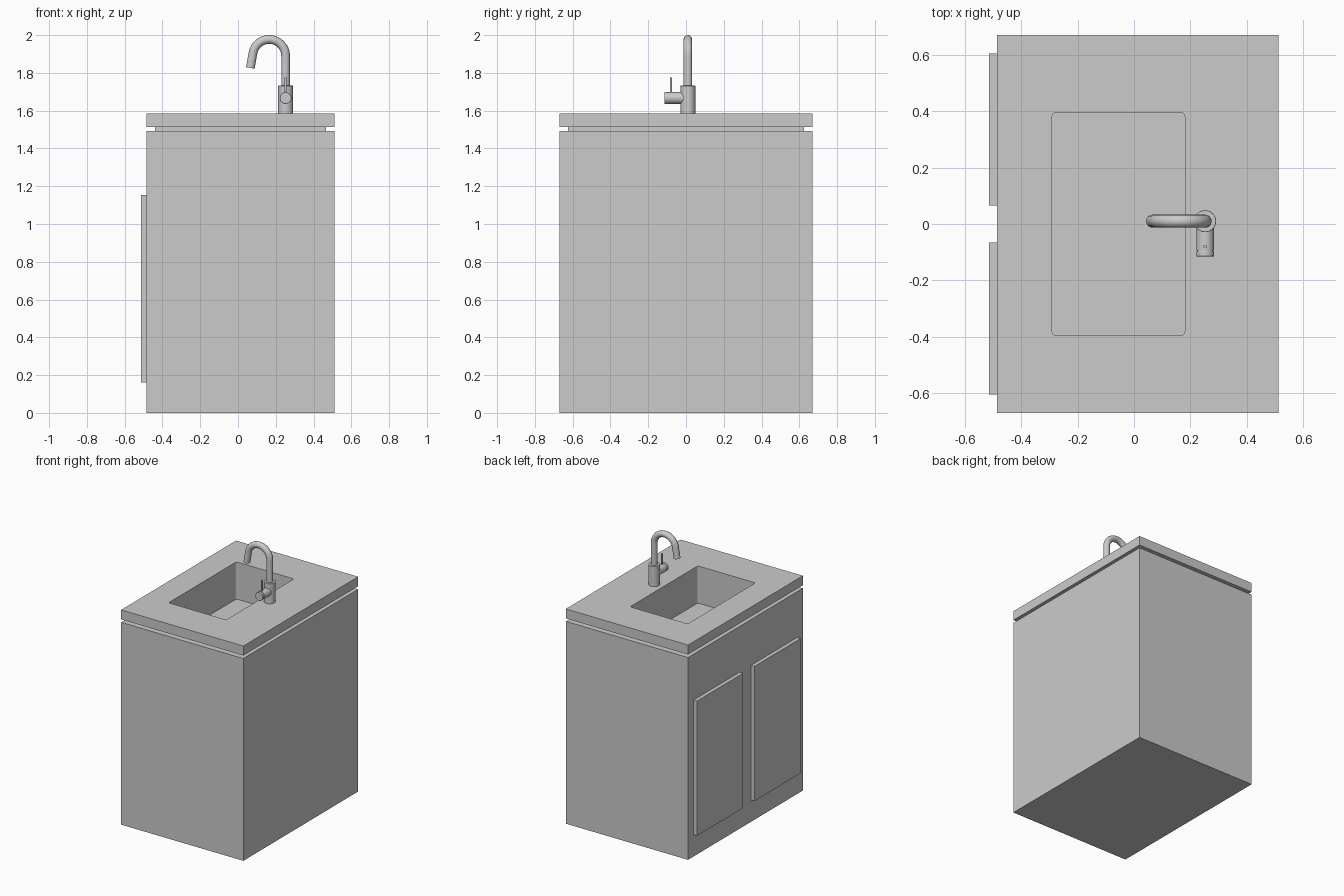
import bpy
import math
from mathutils import Vector

if "Cube" in bpy.data.objects:
    bpy.data.objects.remove(bpy.data.objects["Cube"])


def box(name, x, y, z):
    """Axis-aligned box from three (min, max) ranges."""
    bpy.ops.mesh.primitive_cube_add(size=1)
    ob = bpy.context.object
    ob.name = name
    for v in ob.data.vertices:
        v.co = Vector([(r[0] + r[1]) / 2 + c * (r[1] - r[0]) for c, r in zip(v.co, (x, y, z))])
    return ob


def cylinder(name, radius, start, end, bevel=0.0):
    """Smooth-sided cylinder between two points."""
    a, b = Vector(start), Vector(end)
    bpy.ops.mesh.primitive_cylinder_add(
        vertices=40, radius=radius, depth=(b - a).length, location=(a + b) / 2,
        rotation=(b - a).to_track_quat('Z', 'Y').to_euler())
    ob = bpy.context.object
    ob.name = name
    if bevel:
        m = ob.modifiers.new("edge", 'BEVEL')
        m.width = bevel
        m.segments = 2
    bpy.ops.object.shade_smooth_by_angle(angle=math.radians(35))
    return ob


# Basin cutter: rounded vertical corners
cutter = box("basin_cutter", (-0.29, 0.18), (-0.395, 0.395), (1.31, 1.8))
weights = cutter.data.attributes.new("bevel_weight_edge", 'FLOAT', 'EDGE')
for e in cutter.data.edges:
    p, q = (cutter.data.vertices[i].co for i in e.vertices)
    weights.data[e.index].value = 1.0 if abs(p.z - q.z) > 0.1 else 0.0
bev = cutter.modifiers.new("corners", 'BEVEL')
bev.limit_method = 'WEIGHT'
bev.width = 0.016
bev.segments = 5
cutter.hide_render = True
cutter.hide_set(True)

# Cabinet, recessed shadow gap and countertop, all pierced by the basin
for name, x, y, z in (
        ("cabinet", (-0.485, 0.512), (-0.669, 0.669), (0, 1.492)),
        ("shadow_gap", (-0.439, 0.466), (-0.624, 0.624), (1.492, 1.514)),
        ("countertop", (-0.485, 0.512), (-0.669, 0.669), (1.514, 1.584))):
    ob = box(name, x, y, z)
    cut = ob.modifiers.new("basin", 'BOOLEAN')
    cut.object = cutter
    cut.solver = 'EXACT'

# Pair of doors on the -x side
for side, s in (("right", -1), ("left", 1)):
    box("door_" + side, (-0.513, -0.485), sorted((s * 0.066, s * 0.603)), (0.16, 1.154))

# Faucet body, mixer handle and lever
FX, FY = 0.252, 0.01
cylinder("faucet_body", 0.039, (FX, FY, 1.58), (FX, FY, 1.733), 0.002)
cylinder("faucet_handle", 0.031, (FX, FY - 0.02, 1.667), (FX, -0.094, 1.667))
cylinder("handle_groove", 0.028, (FX, -0.093, 1.667), (FX, -0.1, 1.667))
cylinder("handle_cap", 0.031, (FX, -0.097, 1.667), (FX, -0.115, 1.667), 0.002)
cylinder("faucet_lever", 0.006, (FX, -0.08, 1.68), (FX, -0.08, 1.776))

# Gooseneck spout: riser, arc, slightly slanted outlet
R, CX, CZ, END = 0.087, FX - 0.087, 1.89, math.radians(170)
path = [(FX, FY, 1.72)]
for i in range(25):
    a = END * i / 24
    path.append((CX + R * math.cos(a), FY, CZ + R * math.sin(a)))
path.append((path[-1][0] - 0.08 * math.sin(END), FY, path[-1][2] + 0.08 * math.cos(END)))
curve = bpy.data.curves.new("faucet_spout", 'CURVE')
curve.dimensions = '3D'
curve.bevel_depth = 0.023
curve.bevel_resolution = 6
curve.use_fill_caps = True
spline = curve.splines.new('POLY')
spline.points.add(len(path) - 1)
for pt, co in zip(spline.points, path):
    pt.co = (*co, 1)
spout = bpy.data.objects.new("faucet_spout", curve)
bpy.context.collection.objects.link(spout)
bpy.ops.object.select_all(action='DESELECT')
spout.select_set(True)
bpy.context.view_layer.objects.active = spout
bpy.ops.object.convert(target='MESH')
bpy.ops.object.shade_smooth_by_angle(angle=math.radians(35))
